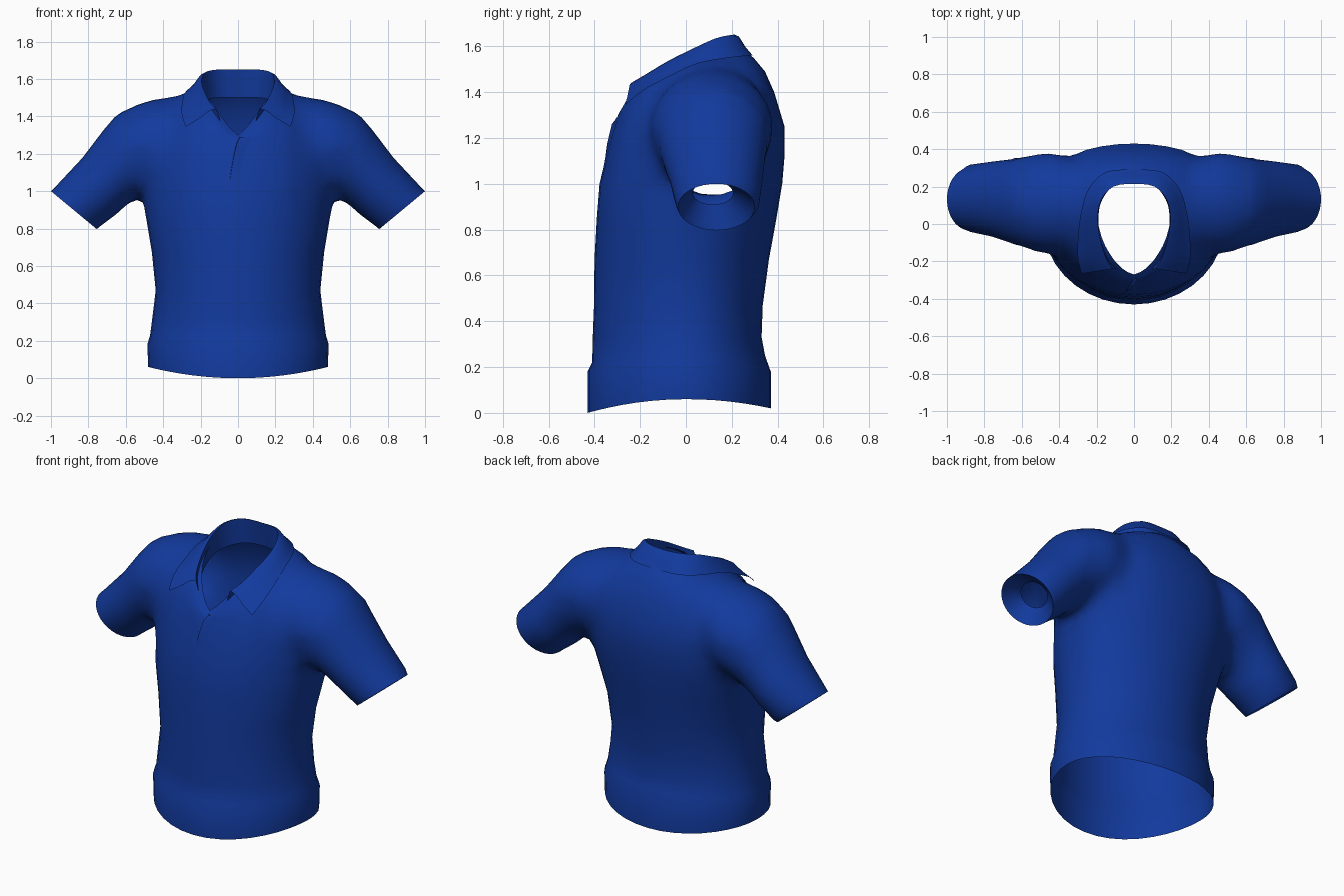
import bpy, bmesh, math
from mathutils import Vector
from mathutils.bvhtree import BVHTree

if "Cube" in bpy.data.objects:
    bpy.data.objects.remove(bpy.data.objects["Cube"])

blue = bpy.data.materials.new("blue_cloth")
blue.diffuse_color = (0.006, 0.042, 0.34, 1)
blue.use_nodes = True
blue.node_tree.nodes["Principled BSDF"].inputs["Base Color"].default_value = blue.diffuse_color
N = 36
TAU = 2 * math.pi


def finish(name, bm):
    me = bpy.data.meshes.new(name)
    bm.to_mesh(me)
    bm.free()
    ob = bpy.data.objects.new(name, me)
    bpy.context.collection.objects.link(ob)
    me.materials.append(blue)
    return ob


def smooth(ob):
    bpy.ops.object.select_all(action='DESELECT')
    ob.select_set(True)
    bpy.context.view_layer.objects.active = ob
    bpy.ops.object.shade_smooth_by_angle(angle=math.radians(60))


def loft(name, rings, capped=True):
    """Tube through rings, with fan caps if asked; returns object and cap centres."""
    bm = bmesh.new()
    vs = [[bm.verts.new(p) for p in r] for r in rings]
    for a, b in zip(vs, vs[1:]):
        for i in range(N):
            j = (i + 1) % N
            bm.faces.new((a[i], a[j], b[j], b[i]))
    caps = []
    for r in (vs[0], vs[-1]) if capped else ():
        caps.append(sum((v.co for v in r), Vector()) / N)
        cv = bm.verts.new(caps[-1])
        for i in range(N):
            bm.faces.new((r[i], r[(i + 1) % N], cv))
    bmesh.ops.recalc_face_normals(bm, faces=bm.faces)
    return finish(name, bm), caps


# Torso: z front/side/back, half width, y front/widest/back
torso = [
    (0.00, 0.06, 0.02, .480, -.43, .00, .37),
    (0.18, 0.18, 0.18, .485, -.43, .00, .37),
    (0.22, 0.23, 0.25, .470, -.41, .00, .345),
    (0.32, 0.33, 0.33, .457, -.408, .00, .33),
    (0.47, 0.47, 0.47, .440, -.402, .00, .335),
    (0.67, 0.67, 0.67, .460, -.40, .01, .362),
    (0.85, 0.85, 0.85, .490, -.39, .02, .395),
    (1.00, 1.00, 1.00, .510, -.378, .04, .42),
    (1.12, 1.13, 1.12, .520, -.348, .06, .43),
    (1.22, 1.26, 1.25, .510, -.325, .08, .43),
    (1.30, 1.39, 1.40, .460, -.30, .11, .385),
    (1.35, 1.485, 1.49, .360, -.285, .13, .345),
    (1.375, 1.53, 1.55, .265, -.265, .12, .295),
    (1.40, 1.545, 1.585, .200, -.24, .10, .25),
]


def torso_ring(zf, zs, zb, hw, yf, yc, yb):
    pts = []
    square = 1 - .3 * min(1, max(0, (zs - .7) / .3)) * (zs < 1.45)
    for i in range(N):
        a = TAU * i / N
        x, s = hw * math.cos(a), math.sin(a)
        # broad, flatter upper back
        y = yc + (yb - yc) * s ** square if s > 0 else yc + (yc - yf) * s
        z = zs + ((zb if s > 0 else zf) - zs) * s * s
        # open neck notch at the front
        if s < 0:
            k = min(1, max(0, (z - 1.08) / .3))
            d = .10 * max(0, 1 - abs(x) / .13) * k
            y, z = y - .3 * d, z - d
        pts.append(Vector((x, y, z)))
    return pts


shirt, open_caps = loft("shirt_body", [torso_ring(*r) for r in torso])

# Sleeves: top x,z, bottom x,z, y front/back
sleeve = [
    (.25, 1.50, .34, 1.08, -.06, .30),
    (.40, 1.505, .42, 1.02, -.15, .385),
    (.50, 1.485, .50, 0.99, -.165, .39),
    (.585, 1.45, .535, 0.965, -.14, .37),
    (.66, 1.395, .56, 0.95, -.12, .36),
    (.72, 1.325, .60, 0.92, -.10, .345),
    (.83, 1.18, .66, 0.87, -.07, .335),
    (.97, 1.03, .74, 0.81, -.045, .32),
    (1.0, 1.00, .755, 0.797, -.035, .30),
]
# Turned-in cuff, narrowing to a small hole
lining = [
    (1.0, 1.00, .755, 0.797, -.035, .30),
    (.935, 1.01, .755, 0.865, .005, .245),
    (.875, 1.01, .755, 0.91, .03, .205),
]


def sleeve_ring(tx, tz, bx, bz, yf, yb, side):
    c = Vector((side * (tx + bx) / 2, (yf + yb) / 2, (tz + bz) / 2))
    u = Vector((side * (tx - bx) / 2, 0, (tz - bz) / 2))
    w = Vector((0, (yb - yf) / 2, 0))
    return [c + u * math.cos(TAU * i / N) + w * math.sin(TAU * i / N) for i in range(N)]


for side, word in ((-1, "left"), (1, "right")):
    tube, caps = loft("sleeve", [sleeve_ring(*r, side) for r in sleeve])
    open_caps.append(caps[1])
    bpy.context.view_layer.objects.active = shirt
    mod = shirt.modifiers.new("join", 'BOOLEAN')
    mod.operation, mod.solver, mod.object = 'UNION', 'EXACT', tube
    bpy.ops.object.modifier_apply(modifier=mod.name)
    bpy.data.objects.remove(tube)
    cuff, _ = loft("cuff_lining_" + word, [sleeve_ring(*r, side) for r in lining], False)
    smooth(cuff)

# Open hem, neck and cuffs, then soften the shoulder seams
bm = bmesh.new()
bm.from_mesh(shirt.data)
ends = [v for v in bm.verts if any((v.co - c).length < 1e-3 for c in open_caps)]
bmesh.ops.delete(bm, geom=ends, context='VERTS')


def seam():
    return [v for v in bm.verts
            if .27 < abs(v.co.x) < .62 and v.co.z > .9 and not v.is_boundary]


bmesh.ops.remove_doubles(bm, verts=seam(), dist=.025)
bmesh.ops.triangulate(bm, faces=[f for f in bm.faces if f.calc_center_median().z > .9])
long_edges = {e for v in seam() for e in v.link_edges if e.calc_length() > .07}
bmesh.ops.subdivide_edges(bm, edges=list(long_edges), cuts=1)
bmesh.ops.triangulate(bm, faces=[f for f in bm.faces if f.calc_center_median().z > .9])
for _ in range(7):
    bmesh.ops.smooth_vert(bm, verts=seam(), factor=.5,
                          use_axis_x=True, use_axis_y=True, use_axis_z=True)
bmesh.ops.recalc_face_normals(bm, faces=bm.faces)
tree = BVHTree.FromBMesh(bm)
bm.to_mesh(shirt.data)
bm.free()
smooth(shirt)

# Collar half: stand base, fold, outer edge from back centre to front point
collar = [
    ((0, .235, 1.50), (0, .215, 1.65), (0, .29, 1.56)),
    ((.10, .215, 1.50), (.11, .20, 1.65), (.15, .278, 1.56)),
    ((.17, .13, 1.49), (.175, .13, 1.635), (.245, .185, 1.55)),
    ((.19, .04, 1.47), (.195, .03, 1.59), (.285, .05, 1.525)),
    ((.18, -.07, 1.43), (.18, -.08, 1.535), (.30, -.08, 1.465)),
    ((.14, -.17, 1.38), (.15, -.18, 1.475), (.30, -.19, 1.405)),
    ((.09, -.24, 1.36), (.115, -.24, 1.44), (.28, -.265, 1.345)),
]


def spline(pts, steps=3):
    p = [Vector(q) for q in pts]
    mirror = Vector((-p[1].x, p[1].y, p[1].z))
    p = [mirror] + p + [2 * p[-1] - p[-2]]
    out = []
    for a, b, c, d in zip(p, p[1:], p[2:], p[3:]):
        for k in range(steps):
            t = k / steps
            out.append(.5 * (2 * b + (c - a) * t + (2 * a - 5 * b + 4 * c - d) * t * t
                             + (3 * b - a - 3 * c + d) * t ** 3))
    return out + [p[-2]]


base, fold, edge = (spline([c[k] for c in collar]) for k in range(3))
bm = bmesh.new()
rows = []
for b, f, e in zip(base, fold, edge):
    over = f.lerp(e, .22) + Vector((0, 0, .012))
    rows.append([bm.verts.new(p) for p in (b, b.lerp(f, .6), f, over, f.lerp(e, .6), e)])
for r, s in zip(rows, rows[1:]):
    for k in range(5):
        bm.faces.new((r[k], s[k], s[k + 1], r[k + 1]))
geom = bm.verts[:] + bm.edges[:] + bm.faces[:]
bmesh.ops.mirror(bm, geom=geom, axis='X', merge_dist=.001)
bmesh.ops.recalc_face_normals(bm, faces=bm.faces)
smooth(finish("collar", bm))

# Placket: overlapping flap that follows the chest
bm = bmesh.new()
rows = []
for i in range(9):
    t = i / 8
    z, x0 = 1.29 - .23 * t, .01 - .055 * t ** .6
    row = []
    for dx, off in ((0, -.002), (.002, .014 - .012 * t), (.04, .006 * (1 - t)), (.08, -.004)):
        hit = tree.ray_cast(Vector((x0 + dx, -2, z)), Vector((0, 1, 0)))[0]
        y = min(hit.y, -.25) if hit else -.3
        row.append(bm.verts.new((x0 + dx, y - off, z)))
    rows.append(row)
for r, s in zip(rows, rows[1:]):
    for k in range(3):
        bm.faces.new((r[k], s[k], s[k + 1], r[k + 1]))
smooth(finish("placket", bm))
